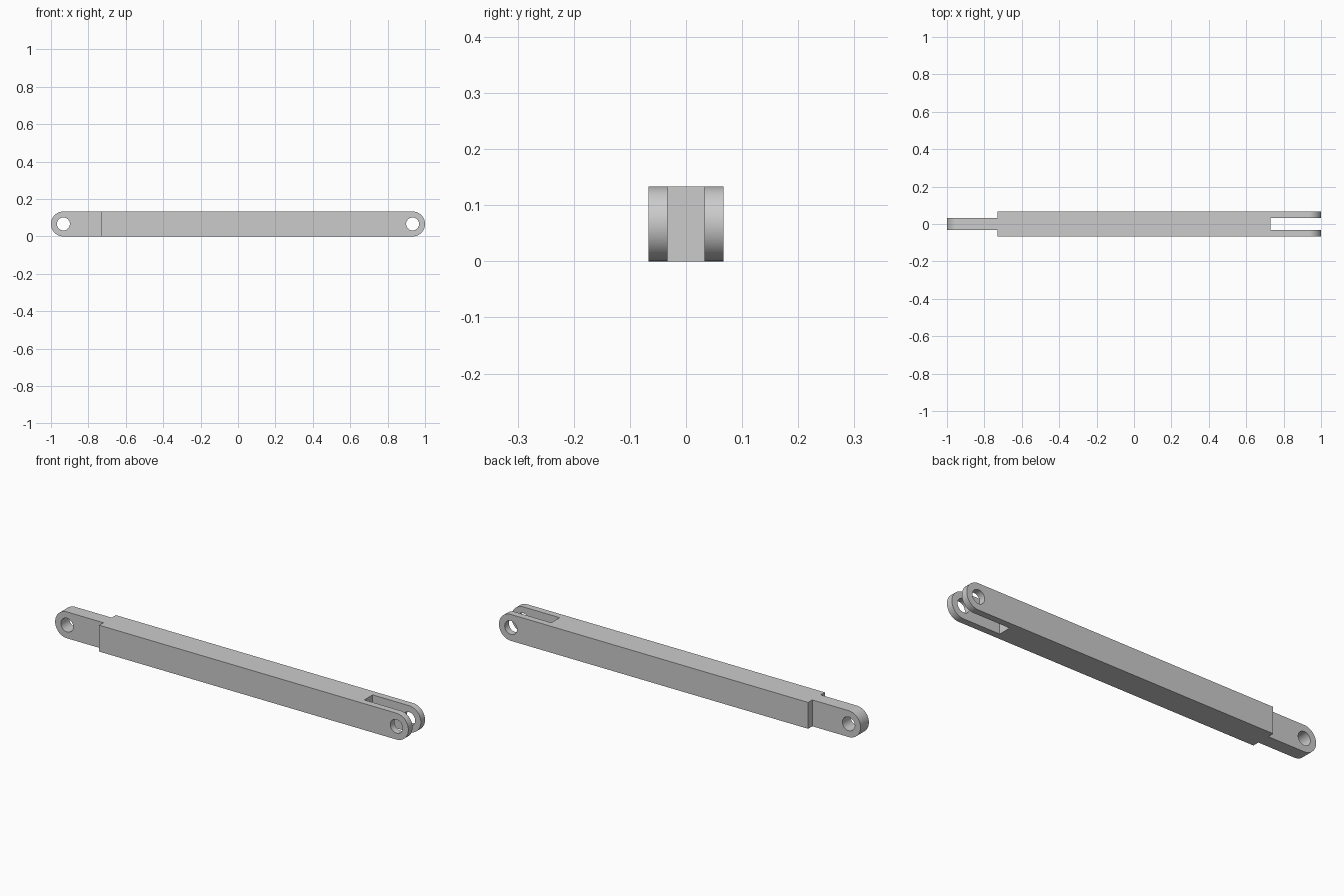
import bpy, bmesh
from math import pi, sin, cos, radians

if "Cube" in bpy.data.objects:
    bpy.data.objects.remove(bpy.data.objects["Cube"])

R = 0.0667          # half height, half depth and end radius
HALF = 0.0333       # half thickness of tongue and slot
PIN = 1 - R         # x of the pin holes
SHOULDER = 0.73     # where tongue and slot begin


def prism(name, profile, y0, y1):
    """Extrude an x-z profile from y0 to y1."""
    bm = bmesh.new()
    face = bm.faces.new([bm.verts.new((x, y0, z)) for x, z in profile])
    out = bmesh.ops.extrude_face_region(bm, geom=[face])
    moved = [v for v in out["geom"] if isinstance(v, bmesh.types.BMVert)]
    bmesh.ops.translate(bm, verts=moved, vec=(0, y1 - y0, 0))
    bmesh.ops.recalc_face_normals(bm, faces=bm.faces)
    mesh = bpy.data.meshes.new(name)
    bm.to_mesh(mesh)
    bm.free()
    obj = bpy.data.objects.new(name, mesh)
    bpy.context.collection.objects.link(obj)
    return obj


def arc(cx, r, start, end, n):
    return [(cx + r * cos(start + (end - start) * i / n),
             R + r * sin(start + (end - start) * i / n)) for i in range(n + 1)]


def rect(x0, x1):
    return [(x0, -0.1), (x1, -0.1), (x1, 0.25), (x0, 0.25)]


# Bar with rounded ends
bar = prism("link_bar", arc(PIN, R, -pi / 2, pi / 2, 32)
            + arc(-PIN, R, pi / 2, 3 * pi / 2, 32), -R, R)

# Fork slot at the right end, tongue cheeks at the left end
cutters = [prism("slot_cutter", rect(SHOULDER, 1.2), -HALF, HALF)]
for s in (-1, 1):
    cutters.append(prism("cheek_cutter", rect(-1.2, -SHOULDER),
                         min(s * HALF, s * 0.2), max(s * HALF, s * 0.2)))
    # Pin hole at each end
    cutters.append(prism("pin_cutter", arc(s * PIN, 0.0345, 0, 2 * pi, 48)[:-1],
                         -0.2, 0.2))

# Cut the shapes and discard the cutters
bpy.context.view_layer.objects.active = bar
bar.select_set(True)
for c in cutters:
    c.hide_render = True
    mod = bar.modifiers.new("cut", 'BOOLEAN')
    mod.operation = 'DIFFERENCE'
    mod.solver = 'EXACT'
    mod.object = c
    bpy.ops.object.modifier_apply(modifier=mod.name)
    bpy.data.objects.remove(c)

bpy.ops.object.shade_smooth_by_angle(angle=radians(30))
